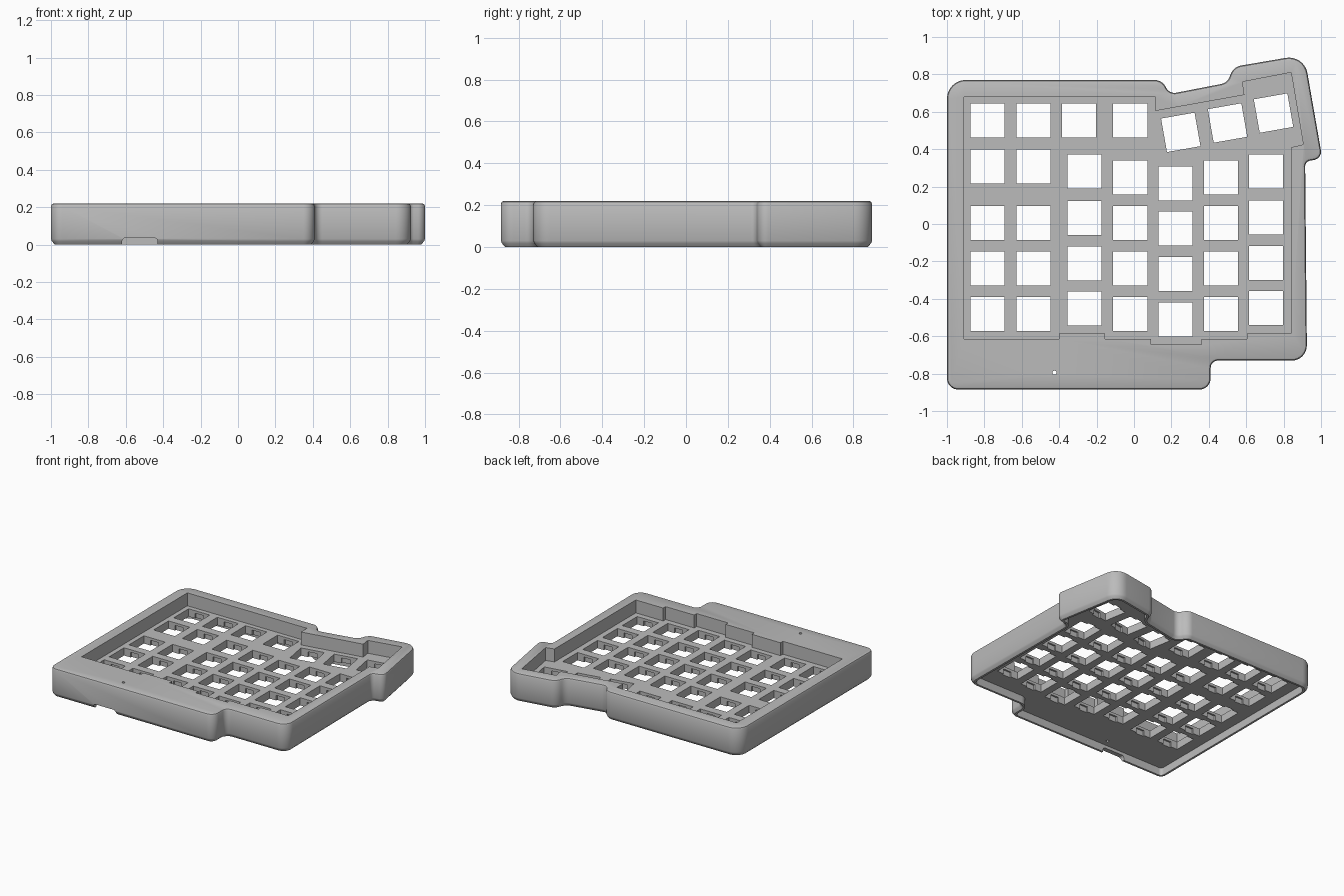
import bpy, bmesh, math
from mathutils import Vector, Matrix

cube = bpy.data.objects.get("Cube")
if cube:
    bpy.data.objects.remove(cube, do_unlink=True)

TOP, PLATE_TOP, PLATE_BOTTOM = 0.22, 0.12, 0.06
KEY = 0.182

grey = bpy.data.materials.new("grey_plastic")
grey.use_nodes = True
grey.diffuse_color = (0.5, 0.5, 0.5, 1)
grey.node_tree.nodes["Principled BSDF"].inputs["Base Color"].default_value = (0.5, 0.5, 0.5, 1)


def rounded(corners, steps=8):
    """Fillet each (x, y, radius) corner of a polygon."""
    pts, n = [], len(corners)
    for i, (x, y, r) in enumerate(corners):
        p = Vector((x, y))
        to_a = Vector(corners[i - 1][:2]) - p
        to_b = Vector(corners[(i + 1) % n][:2]) - p
        half = to_a.angle(to_b) / 2
        reach = min(r / math.tan(half), 0.48 * to_a.length, 0.48 * to_b.length)
        r = reach * math.tan(half)
        a, b = to_a.normalized(), to_b.normalized()
        centre = p + (a + b).normalized() * (r / math.sin(half))
        start, end = p + a * reach - centre, p + b * reach - centre
        sweep = math.atan2(start.x * end.y - start.y * end.x, start.dot(end))
        for k in range(steps + 1):
            pts.append(centre + Matrix.Rotation(sweep * k / steps, 2) @ start)
    return pts


def inset(pts, d):
    """Move a clockwise outline inwards by d."""
    out, n = [], len(pts)
    for i, p in enumerate(pts):
        a = (p - pts[i - 1]).normalized()
        b = (pts[(i + 1) % n] - p).normalized()
        na, nb = Vector((a.y, -a.x)), Vector((b.y, -b.x))
        m = (na + nb).normalized()
        out.append(p + m * d / max(m.dot(na), 0.3))
    return out


def add_stack(bm, layers):
    """Solid through equal-length outlines, each given as (points, z)."""
    rings = [[bm.verts.new((p[0], p[1], z)) for p in pts] for pts, z in layers]
    for low, high in zip(rings, rings[1:]):
        for i in range(len(low)):
            bm.faces.new((low[i - 1], low[i], high[i], high[i - 1]))
    bm.faces.new(rings[0])
    bm.faces.new(rings[-1])


def add_box(bm, x, y, w, d, z0, z1, turn=0):
    m = (Matrix.Translation((x, y, (z0 + z1) / 2)) @ Matrix.Rotation(turn, 4, 'Z')
         @ Matrix.Diagonal((w, d, z1 - z0, 1)))
    bmesh.ops.create_cube(bm, size=1, matrix=m)


def finish(bm, name):
    bmesh.ops.recalc_face_normals(bm, faces=bm.faces[:])
    mesh = bpy.data.meshes.new(name)
    bm.to_mesh(mesh)
    bm.free()
    obj = bpy.data.objects.new(name, mesh)
    bpy.context.collection.objects.link(obj)
    mesh.materials.append(grey)
    return obj


# Case body with softened top rim and chamfered foot
outline = rounded([
    (-1, .77, .1), (.15, .77, .08), (.19, .695, .05), (.5, .755, .06),
    (.53, .84, .09), (.91, .905, .1), (1.007, .35, .07), (.915, .334, .03),
    (.925, -.73, .08), (.41, -.73, .04), (.41, -.885, .06), (-1, -.885, .06)])
bm = bmesh.new()
add_stack(bm, [(inset(outline, .02), 0), (inset(outline, .005), .018), (outline, .03),
               (outline, TOP - .015), (inset(outline, .005), TOP - .004),
               (inset(outline, .014), TOP)])
case = finish(bm, "keyboard_case")

cutters = []

# Recess around the keys
well = [Vector(p) for p in [
    (-.91, .68), (.115, .68), (.115, .605), (.59, .69), (.58, .76), (.84, .81),
    (.905, .425), (.84, .41), (.84, -.585), (.605, -.585), (.605, -.615),
    (.36, -.615), (.36, -.645), (.09, -.645), (.09, -.615), (-.155, -.615),
    (-.155, -.585), (-.4, -.585), (-.4, -.615), (-.91, -.615)]]
bm = bmesh.new()
add_stack(bm, [(well, PLATE_TOP), (well, TOP + .1)])
cutters.append(finish(bm, "key_well_cutter"))

# Open underside
hollow = inset(outline, .036)
bm = bmesh.new()
add_stack(bm, [(hollow, -.1), (hollow, PLATE_BOTTOM)])
cutters.append(finish(bm, "underside_cutter"))

# Key positions: staggered columns plus the turned cluster
keys = []
for x, first, shift in [(-.783, .307, 0), (-.537, .307, 0), (-.265, .28, .027), (-.02, .248, 0),
                        (.223, .217, -.03), (.465, .248, 0), (.706, .28, .03)]:
    keys.append((x, first, 0))
    keys += [(x, .005 + shift - .2425 * row, 0) for row in range(3)]
keys += [(x, .553, 0) for x in (-.783, -.537, -.294, -.02)]
keys += [(x, y, math.radians(10)) for x, y in ((.25, .49), (.5, .54), (.746, .593))]

# Key openings, then the clip notches under the plate lip
bm = bmesh.new()
for x, y, turn in keys:
    add_box(bm, x, y, KEY, KEY, 0, .2, turn)
cutters.append(finish(bm, "key_opening_cutter"))
bm = bmesh.new()
for x, y, turn in keys:
    add_box(bm, x, y, .07, KEY + .026, .03, PLATE_TOP - .02, turn)
cutters.append(finish(bm, "clip_notch_cutter"))

# Cable slot in the front wall
bm = bmesh.new()
add_box(bm, -.525, -.88, .19, .12, -.05, .036)
bevel = [e for e in bm.edges if all(v.co.z > 0 for v in e.verts)
         and abs(e.verts[0].co.x - e.verts[1].co.x) < .01]
bmesh.ops.bevel(bm, geom=bevel, offset=.018, segments=3, affect='EDGES', profile=.5)
cutters.append(finish(bm, "cable_slot_cutter"))

# Reset pinhole
bm = bmesh.new()
bmesh.ops.create_cone(bm, cap_ends=True, segments=16, radius1=.011, radius2=.011, depth=.6,
                      matrix=Matrix.Translation((-.425, -.795, .15)))
cutters.append(finish(bm, "pinhole_cutter"))

# Cut everything out and drop the helpers
for cutter in cutters:
    cutter.hide_render = True
    cut = case.modifiers.new(cutter.name, 'BOOLEAN')
    cut.operation, cut.solver, cut.object = 'DIFFERENCE', 'EXACT', cutter
bpy.context.view_layer.update()
result = case.evaluated_get(bpy.context.evaluated_depsgraph_get())
mesh = bpy.data.meshes.new_from_object(result)
case.modifiers.clear()
case.data = mesh
mesh.materials.clear()
mesh.materials.append(grey)
for poly in mesh.polygons:
    poly.material_index = 0
for cutter in cutters:
    bpy.data.objects.remove(cutter, do_unlink=True)

bpy.ops.object.select_all(action='DESELECT')
case.select_set(True)
bpy.context.view_layer.objects.active = case
bpy.ops.object.shade_smooth_by_angle(angle=math.radians(30))
